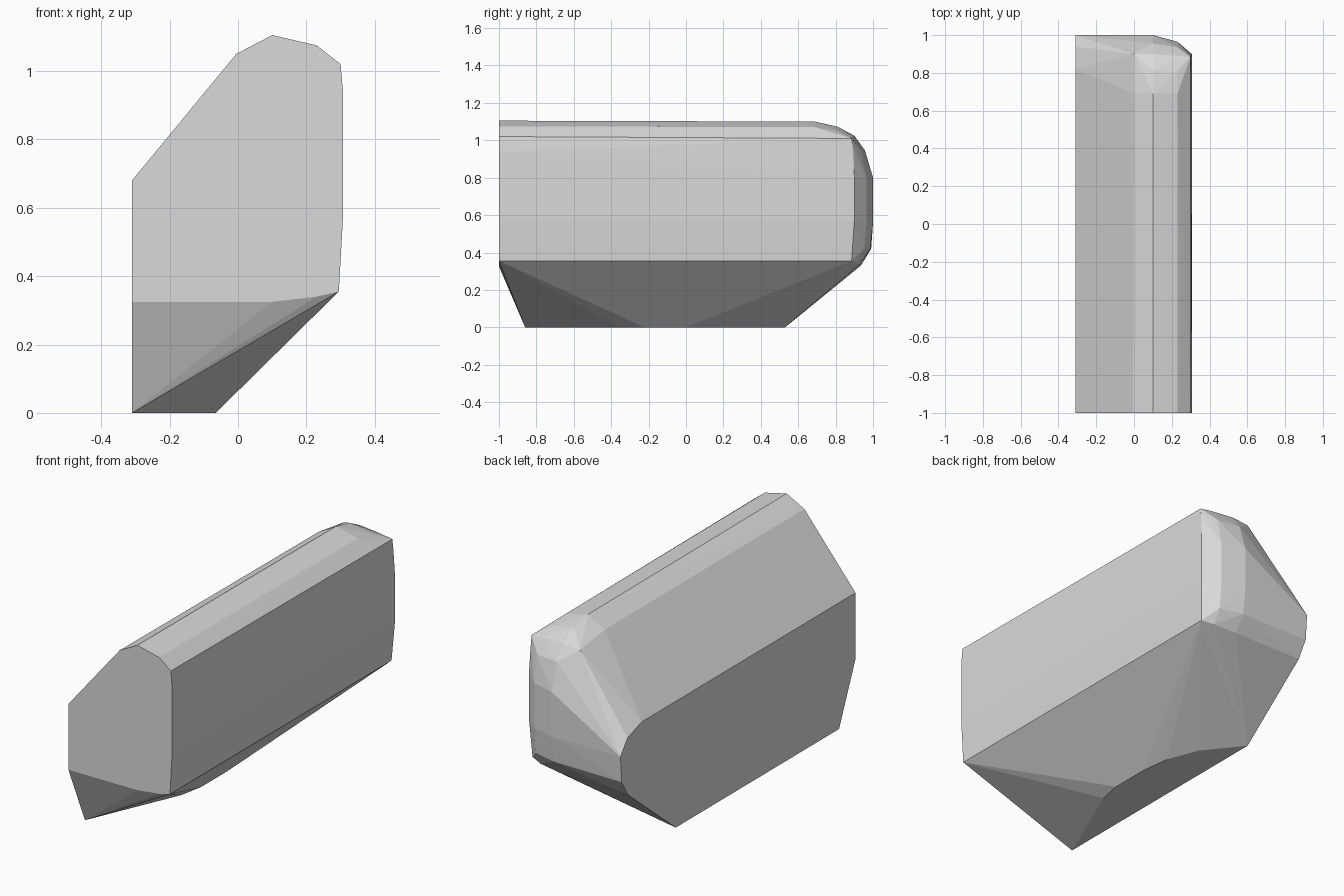
import bpy, bmesh, math

SIDE = -0.31  # plane of the flat left face

# Flat front end: (x, z) outline at y = -1
front = [(SIDE, 0.68), (-0.005, 1.05), (0.10, 1.105), (0.23, 1.075),
         (0.30, 1.02), (0.307, 0.94), (0.307, 0.57), (0.295, 0.355),
         (0.23, 0.34), (0.10, 0.325), (SIDE, 0.325)]

# Flat underside: (x, y) outline at z = 0
base = [(SIDE, -0.86), (-0.09, -0.35), (-0.065, -0.22), (-0.065, 0.0),
        (-0.085, 0.16), (-0.15, 0.33), (SIDE, 0.53)]

# Rounded back end: (y, z) outlines at several x positions
back = {
    SIDE: [(0.82, 0.68), (0.94, 0.64), (1.0, 0.56), (0.99, 0.42), (0.935, 0.33)],
    0.0: [(0.69, 1.045), (0.90, 1.015)],
    0.10: [(0.69, 1.10), (0.81, 1.073), (0.90, 1.025), (0.957, 0.945),
           (1.0, 0.80), (1.0, 0.56), (0.985, 0.42), (0.925, 0.335)],
    0.23: [(0.69, 1.07), (0.81, 1.05), (0.89, 1.018), (0.937, 0.945),
           (0.965, 0.80), (0.965, 0.56), (0.953, 0.42), (0.91, 0.345)],
    0.30: [(0.885, 1.01), (0.895, 0.94)],
    0.306: [(0.90, 0.80), (0.90, 0.57)],
    0.295: [(0.885, 0.355)],
}

points = [(x, -1.0, z) for x, z in front]
points += [(x, y, 0.0) for x, y in base]
points += [(x, y, z) for x, outline in back.items() for y, z in outline]

# Faceted block: convex skin around the outlines
bm = bmesh.new()
for p in points:
    bm.verts.new(p)
hull = bmesh.ops.convex_hull(bm, input=bm.verts)
inside = {v for v in hull["geom_interior"] if isinstance(v, bmesh.types.BMVert)}
bmesh.ops.delete(bm, geom=list(inside), context='VERTS')
bmesh.ops.dissolve_limit(bm, angle_limit=math.radians(0.5),
                         verts=bm.verts, edges=bm.edges)
bmesh.ops.recalc_face_normals(bm, faces=bm.faces)

mesh = bpy.data.meshes.new("faceted_block")
bm.to_mesh(mesh)
bm.free()
block = bpy.data.objects.new("faceted_block", mesh)
bpy.context.collection.objects.link(block)

# Single light grey colour
grey = bpy.data.materials.new("light_grey")
grey.diffuse_color = (0.7, 0.7, 0.7, 1.0)
mesh.materials.append(grey)
